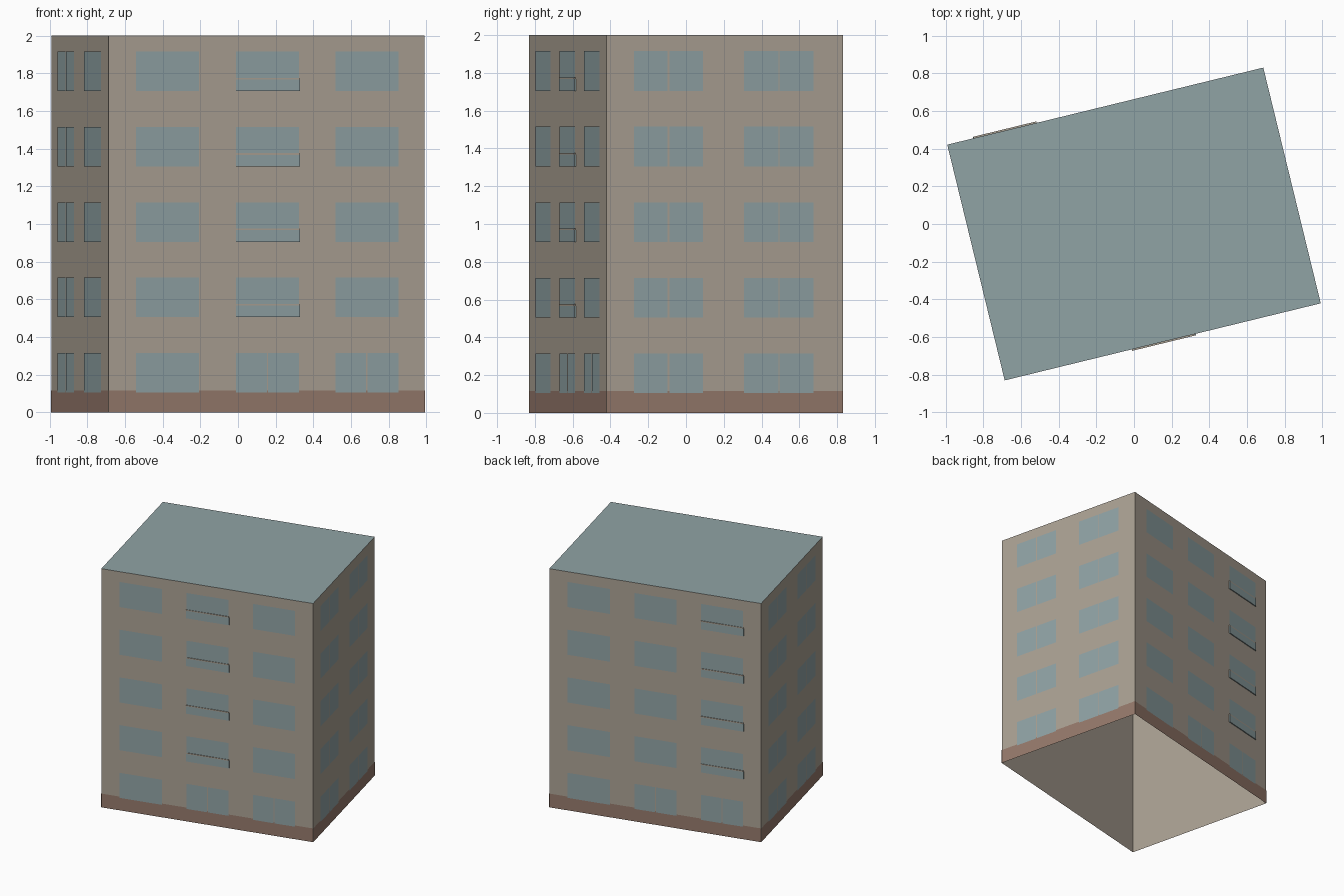
import bpy, bmesh
from math import radians
from mathutils import Matrix, Vector

if "Cube" in bpy.data.objects:
    bpy.data.objects.remove(bpy.data.objects["Cube"], do_unlink=True)

LENGTH, DEPTH, HEIGHT = 1.727, 1.288, 2.0
TURN = radians(13.7)
STOREYS, PITCH, SILL, WINDOW_H = 5, 0.4, 0.105, 0.21


def material(name, rgb):
    m = bpy.data.materials.new(name)
    m.use_nodes = True
    m.diffuse_color = (*rgb, 1)
    m.node_tree.nodes["Principled BSDF"].inputs["Base Color"].default_value = (*rgb, 1)
    return m


wall_mat = material("beige_wall", (0.41, 0.36, 0.296))
glass_mat = material("grey_blue_glass", (0.28, 0.366, 0.378))
base_mat = material("brown_base", (0.305, 0.195, 0.15))


def make_object(name, bm, *mats):
    mesh = bpy.data.meshes.new(name)
    bm.to_mesh(mesh)
    bm.free()
    for m in mats:
        mesh.materials.append(m)
    obj = bpy.data.objects.new(name, mesh)
    obj.rotation_euler.z = TURN
    bpy.context.collection.objects.link(obj)
    return obj


def panel(bm, frame, u0, u1, z0, z1, out, thick=False):
    """Sheet lying on a wall, or with thick, a shallow box standing out from it."""
    corners = [(u0, z0), (u1, z0), (u1, z1), (u0, z1)]
    front = [bm.verts.new(frame @ Vector((u, -out, z))) for u, z in corners]
    bm.faces.new(front)
    if thick:
        back = [bm.verts.new(frame @ Vector((u, 0, z))) for u, z in corners]
        for i in range(4):
            j = (i + 1) % 4
            bm.faces.new((front[j], front[i], back[i], back[j]))


# Shell: walls and roof, open underneath
bm = bmesh.new()
bmesh.ops.create_cube(bm, size=1, matrix=Matrix.Translation((0, 0, HEIGHT / 2))
                      @ Matrix.Diagonal((LENGTH, DEPTH, HEIGHT, 1)))
bm.normal_update()
bmesh.ops.delete(bm, geom=[f for f in bm.faces if f.normal.z < -0.5], context="FACES_ONLY")
for f in bm.faces:
    f.material_index = int(f.normal.z > 0.5)
make_object("walls_and_roof", bm, wall_mat, glass_mat)

# Window columns as fractions of the wall width
LONG_COLUMNS = [(0.086, 0.286), (0.402, 0.602), (0.717, 0.916)]
SHORT_COLUMNS = [(0.115, 0.408), (0.582, 0.876)]

for index, side in enumerate(("front", "left", "back", "right")):
    is_long = index % 2 == 0
    width, distance = (LENGTH, DEPTH / 2) if is_long else (DEPTH, LENGTH / 2)
    frame = Matrix.Rotation(radians(90 * index), 4, "Z") @ Matrix.Translation(
        (-width / 2, -distance, 0))
    balcony_column = {"front": 1, "back": 2}.get(side)

    # Painted base band
    bm = bmesh.new()
    panel(bm, frame, 0, width, 0, 0.115, 0.0015)
    make_object(side + "_base_band", bm, base_mat)

    # Windows, some split by a mullion, and shallow balconies
    windows, balconies, rims = bmesh.new(), bmesh.new(), bmesh.new()
    for storey in range(STOREYS):
        z = SILL + PITCH * storey
        for c, (a, b) in enumerate(LONG_COLUMNS if is_long else SHORT_COLUMNS):
            u0, u1, mid = a * width, b * width, (a + b) * width / 2
            if is_long:
                gap = 0.008 if storey == 0 and c > 0 else 0
            else:
                gap = 0.01 if c == 0 else 0.005
            if gap:
                panel(windows, frame, u0, mid - gap / 2, z, z + WINDOW_H, 0.003)
                panel(windows, frame, mid + gap / 2, u1, z, z + WINDOW_H, 0.003)
            else:
                panel(windows, frame, u0, u1, z, z + WINDOW_H, 0.003)
            if c == balcony_column and storey > 0:
                panel(balconies, frame, u0, u1 + 0.004, z, z + 0.062, 0.008, True)
                panel(rims, frame, u0, u1, z + 0.062, z + 0.071, 0.008, True)
    make_object(side + "_windows", windows, glass_mat)
    if balcony_column is not None:
        make_object(side + "_balconies", balconies, glass_mat)
        make_object(side + "_balcony_rims", rims, wall_mat)
    else:
        balconies.free()
        rims.free()
